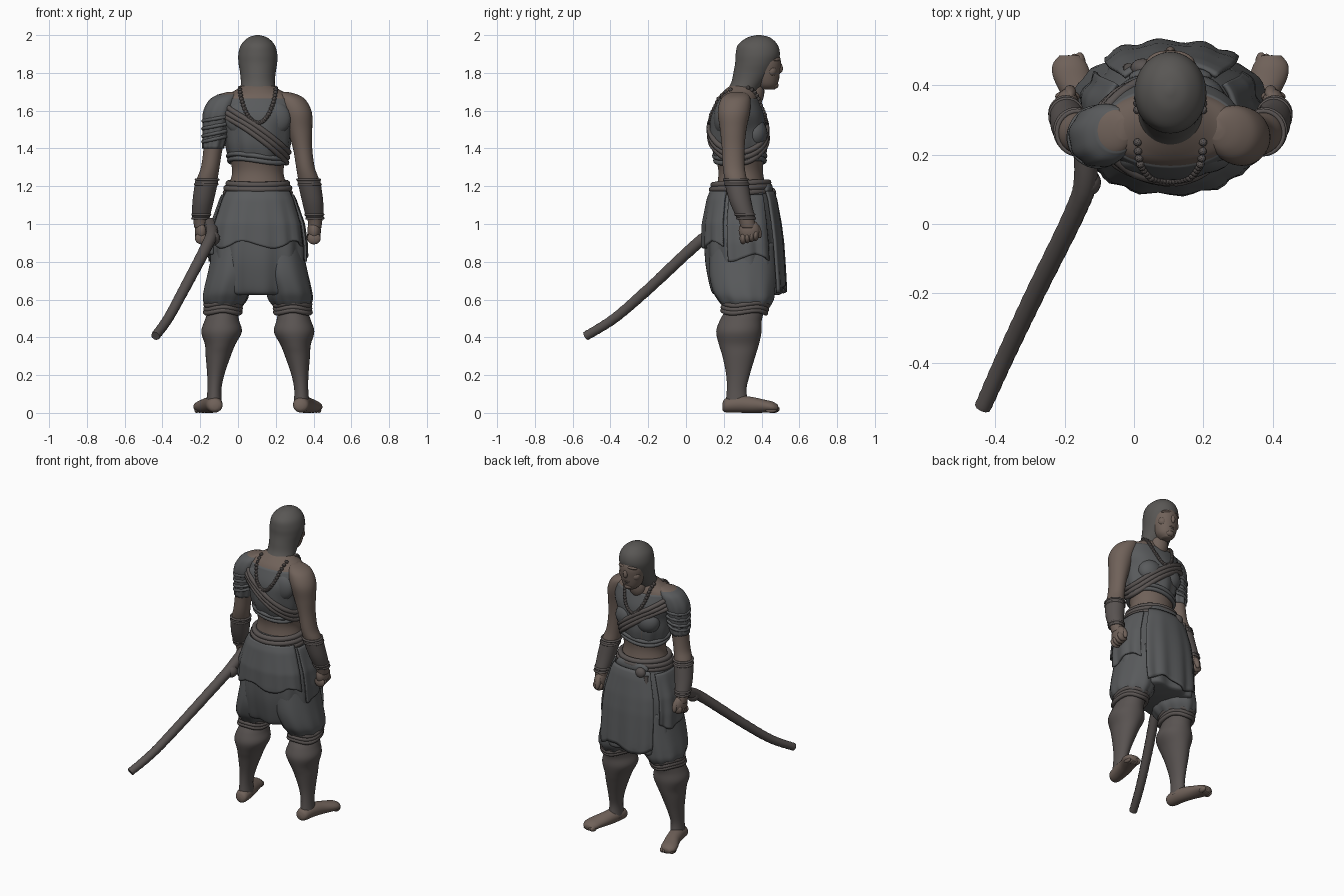
import bpy, bmesh, math

if "Cube" in bpy.data.objects:
    bpy.data.objects.remove(bpy.data.objects["Cube"])

CX = 0.105  # body centre line


def material(name, rgb):
    m = bpy.data.materials.new(name)
    m.diffuse_color = (*rgb, 1)
    m.use_nodes = True
    m.node_tree.nodes["Principled BSDF"].inputs["Base Color"].default_value = m.diffuse_color
    return m


SKIN = material("skin", (0.16, 0.12, 0.10))
CLOTH = material("cloth", (0.10, 0.104, 0.108))
LEATHER = material("leather", (0.10, 0.087, 0.083))
HOOD = material("hood_cloth", (0.10, 0.095, 0.09))


def make(name, verts, faces, mat):
    me = bpy.data.meshes.new(name)
    me.from_pydata(verts, [], faces)
    me.shade_smooth()
    me.materials.append(mat)
    ob = bpy.data.objects.new(name, me)
    bpy.context.collection.objects.link(ob)
    return ob


def spline(pts, steps=5):
    """Catmull-Rom resampling of tuples."""
    out = []
    for i in range(len(pts) - 1):
        a, b, c, d = pts[max(i - 1, 0)], pts[i], pts[i + 1], pts[min(i + 2, len(pts) - 1)]
        for k in range(steps):
            t = k / steps
            out.append(tuple(0.5 * (2 * q + (r - p) * t + (2 * p - 5 * q + 4 * r - s) * t * t
                       + (3 * q - p - 3 * r + s) * t ** 3) for p, q, r, s in zip(a, b, c, d)))
    return out + [tuple(pts[-1])]


def ring_point(r, a, p=2, grow=0.0):
    f = lambda v: math.copysign(abs(v) ** (2 / p), v)
    return (r[0] + (r[3] + grow) * f(math.cos(a)), r[1] + (r[4] + grow) * f(math.sin(a)), r[2])


def loft(name, rings, mat, p=2, fold=0, freq=9, grow=0, side=0, along_y=False, n=48):
    """Skin elliptical rings (x, y, z, rx, ry); side mirrors offsets about the body."""
    if side:
        rings = [(CX + side * r[0], *r[1:]) for r in rings]
    rs, verts, faces = spline(rings), [], []
    for i, r in enumerate(rs):
        w = fold * i / len(rs)
        for k in range(n):
            a = 2 * math.pi * k / n
            verts.append(ring_point(r, a, p, grow + w * math.sin(freq * a + 0.6 * math.sin(3 * a))))
    for i in range(len(rs) - 1):
        for k in range(n):
            j = (k + 1) % n
            faces.append((i * n + k, i * n + j, i * n + n + j, i * n + n + k))
    faces += [tuple(range(n)), tuple(range(len(verts) - n, len(verts)))]
    if along_y:
        verts = [(x, z, y) for x, y, z in verts]
    ob = make(name, verts, faces, mat)
    bm = bmesh.new()
    bm.from_mesh(ob.data)
    bmesh.ops.recalc_face_normals(bm, faces=bm.faces)
    bm.to_mesh(ob.data)
    bm.free()
    return ob


def blob(name, loc, size, mat, rot=(0, 0, 0)):
    bpy.ops.mesh.primitive_uv_sphere_add(segments=20, ring_count=12, location=loc, rotation=rot)
    ob = bpy.context.object
    ob.name, ob.scale = name, size
    ob.data.shade_smooth()
    ob.data.materials.append(mat)
    return ob


def tube(name, pts, radius, mat, closed=False, radii=None):
    cu = bpy.data.curves.new(name, 'CURVE')
    cu.dimensions, cu.bevel_depth, cu.bevel_resolution, cu.use_fill_caps = '3D', radius, 3, True
    sp = cu.splines.new('POLY')
    sp.points.add(len(pts) - 1)
    for i, q in enumerate(pts):
        sp.points[i].co = (*q[:3], 1)
        sp.points[i].radius = radii[i] if radii else 1
    sp.use_cyclic_u = closed
    cu.materials.append(mat)
    ob = bpy.data.objects.new(name, cu)
    bpy.context.collection.objects.link(ob)
    return ob


def ring_at(rings, z):
    for a, b in zip(rings, rings[1:]):
        if a[2] >= z >= b[2]:
            t = (a[2] - z) / (a[2] - b[2])
            return tuple(u + (v - u) * t for u, v in zip(a, b))
    return rings[0] if z > rings[0][2] else rings[-1]


def loop(rings, zf, grow=0.0, n=64, p=2):
    angles = [2 * math.pi * k / n for k in range(n)]
    return [ring_point(ring_at(rings, zf(a)), a, p, grow) for a in angles]


# torso and chest wrap
TORSO = [(CX, .305, 1.74, .07, .06), (CX, .29, 1.705, .125, .09), (CX, .278, 1.665, .195, .11), (CX, .275, 1.58, .212, .14),
         (CX, .275, 1.5, .182, .146), (CX, .28, 1.42, .168, .145), (CX, .285, 1.35, .15, .128),
         (CX, .29, 1.27, .136, .118), (CX, .293, 1.17, .165, .135)]
loft("torso", TORSO, SKIN)
loft("chest_wrap", TORSO[2:7], CLOTH, grow=.004, fold=.006)
for s in (-1, 1):
    blob("bust", (CX + s * .072, .365, 1.48), (.085, .066, .08), CLOTH)
    blob("shoulder_blade", (CX + s * .085, .19, 1.56), (.09, .045, .09), CLOTH)
for i in range(3):
    tube("chest_strap", loop(TORSO, lambda a: 1.515 - .028 * i - .135 * math.cos(a), .006), .015, LEATHER, True)
for z in (1.36, 1.335):
    tube("rib_band", loop(TORSO, lambda a: z + .012 * math.sin(2 * a), .003), .013, CLOTH, True)

# beaded necklace
for k in range(60):
    a = 2 * math.pi * k / 60
    x, z = .095 * math.cos(a), 1.72 - .185 * abs(math.sin(a)) ** 1.3
    r = ring_at(TORSO, z)
    y = r[1] + math.copysign(r[4] * math.sqrt(max(0, 1 - (x / r[3]) ** 2)) + .006, math.sin(a))
    bpy.ops.mesh.primitive_ico_sphere_add(subdivisions=2, radius=.012, location=(CX + x, y, z))
    bpy.context.object.name = "necklace_bead"
    bpy.context.object.data.materials.append(LEATHER)

# hooded head and face
loft("hood", [(CX, .385, 2.0, .008, .01), (CX, .385, 1.987, .05, .06), (CX, .38, 1.95, .088, .104),
              (CX, .38, 1.9, .103, .117), (CX, .372, 1.85, .102, .112), (CX, .355, 1.8, .094, .104),
              (CX, .33, 1.75, .09, .09), (CX, .30, 1.7, .095, .085), (CX, .295, 1.65, .11, .09)], HOOD)
loft("face", [(CX, .42, 1.94, .045, .05), (CX, .42, 1.87, .08, .081), (CX, .42, 1.8, .076, .077),
              (CX, .425, 1.74, .058, .06), (CX, .43, 1.712, .03, .04)], SKIN)
blob("neck", (CX, .36, 1.70), (.06, .055, .08), SKIN)
blob("nose", (CX, .492, 1.83), (.016, .02, .032), SKIN, (.25, 0, 0))
blob("upper_lip", (CX, .482, 1.775), (.028, .014, .008), SKIN)
blob("lower_lip", (CX, .478, 1.762), (.024, .014, .008), LEATHER)
blob("chin", (CX, .468, 1.735), (.03, .022, .02), SKIN)
for s in (-1, 1):
    blob("brow", (CX + s * .036, .480, 1.872), (.036, .016, .01), SKIN, (0, s * .15, -s * .4))
    blob("eye", (CX + s * .035, .484, 1.85), (.018, .006, .007), HOOD, (0, 0, -s * .4))
    blob("cheek", (CX + s * .042, .452, 1.81), (.034, .03, .032), SKIN)

# belt, sash and skirt
SKIRT = [(CX, .293, 1.22, .14, .13), (CX, .292, 1.13, .188, .165), (CX, .292, 1.0, .232, .188), (CX, .297, .9, .245, .195),
         (CX, .303, .8, .247, .195), (CX, .315, .7, .25, .188), (CX, .325, .64, .24, .18), (CX, .325, .625, .21, .16)]
loft("skirt", SKIRT, CLOTH, p=2.4, fold=.012, freq=12, n=96)
for z, g in ((1.215, .012), (1.19, .010), (1.165, 0)):
    tube("belt", loop(SKIRT, lambda a: z + .008 * math.sin(a), g), .017, LEATHER, True)
blob("sash_fold", (CX, .425, 1.18), (.12, .035, .045), CLOTH)
blob("sash_knot", (CX - .08, .45, 1.16), (.035, .028, .035), LEATHER)
for dx in (0, .04):
    tube("sash_tail", [(CX - .08 - dx, .45, 1.15), (CX - .09 - dx, .47 - dx / 2, 1.05), (CX - .1 - dx, .48 - dx / 2, .96 - dx)],
         .015, LEATHER)


def panel(name, a0, a1, z0, z1, off, n=24):
    """Overlapping cloth with a wavy hem, hugging the skirt."""
    verts, faces = [], []
    for i in range(n + 1):
        for k in range(n + 1):
            a = math.radians(a0 + (a1 - a0) * k / n)
            z = z0 + (z1 + .02 * math.sin(6 * a) - z0) * i / n
            verts.append(ring_point(ring_at(SKIRT, z), a, 2.4, off + .006 * math.sin(a * 16) * i / n))
    for i in range(n):
        for k in range(n):
            q = i * (n + 1) + k
            faces.append((q, q + 1, q + n + 2, q + n + 1))
    make(name, verts, faces, CLOTH).modifiers.new("thick", 'SOLIDIFY').thickness = .012


panel("front_apron", 48, 132, 1.17, .655, .014)
panel("back_flap", 205, 335, 1.17, .89, .006)
for start in (-18, 142):
    panel("side_flap", start, start + 56, 1.15, .82, .004)

# limbs
ARM = [(.13, .275, 1.70, .025, .03), (.155, .27, 1.685, .055, .06), (.18, .262, 1.655, .075, .08),
       (.206, .253, 1.59, .08, .085), (.222, .25, 1.5, .066, .07), (.237, .25, 1.4, .051, .06),
       (.252, .253, 1.3, .049, .058), (.27, .265, 1.23, .055, .058), (.29, .288, 1.12, .05, .052),
       (.302, .318, 1.03, .04, .043), (.302, .33, .98, .034, .04)]
LEG = [(.18, .32, .6, .085, .11), (.185, .31, .54, .08, .105), (.19, .29, .49, .091, .111), (.192, .28, .43, .107, .12),
       (.2, .28, .36, .08, .105), (.21, .28, .3, .066, .087), (.223, .275, .2, .045, .062),
       (.23, .268, .12, .037, .052), (.232, .27, .04, .043, .062)]
for s in (-1, 1):
    mirrored = lambda rings: [(CX + s * r[0], *r[1:]) for r in rings]
    # arm, bracer and fist
    loft("arm", ARM, SKIN, side=s)
    loft("bracer", ARM[7:10], LEATHER, side=s, grow=.006)
    for z in (1.235, 1.21, 1.05, 1.03):
        tube("bracer_band", loop(mirrored(ARM), lambda a: z, .004, 32), .007, LEATHER, True)
    blob("palm", (CX + s * .298, .335, .965), (.036, .056, .06), SKIN)
    for i in range(4):
        blob("finger", (CX + s * .297, .302 + .022 * i, .924 + .006 * i), (.036, .018, .032), SKIN)
    blob("thumb", (CX + s * .29, .38, .965), (.018, .018, .042), SKIN, (.3, 0, 0))
    # baggy trouser leg with tied cuff
    loft("trouser_leg", [(.12, .3, .9, .11, .17), (.135, .3, .75, .128, .178), (.163, .305, .65, .122, .165),
                         (.173, .315, .6, .116, .148), (.18, .32, .56, .092, .12), (.18, .32, .54, .08, .1)],
         CLOTH, side=s, fold=.006, freq=10)
    for z in (.575, .553, .535):
        tube("knee_cuff", loop(mirrored(LEG), lambda a: z + .007 * math.sin(3 * a), .011), .013, LEATHER, True)
    # lower leg and bare foot
    loft("lower_leg", LEG, LEATHER, side=s)
    loft("foot", [(.226, .032, .192, .015, .015), (.228, .04, .21, .04, .037), (.237, .046, .28, .047, .045),
                  (.255, .042, .35, .049, .042), (.282, .035, .42, .055, .034), (.29, .03, .46, .05, .029),
                  (.29, .025, .487, .03, .018)], SKIN, side=s, along_y=True)
    for i in range(5):
        r = .02 - .0015 * i
        blob("toe", (CX + s * (.262 + .0155 * i), .466 - .004 * i, r), (r * .85, .03, r), SKIN)

# draped cloth over one shoulder
loft("shoulder_wrap", ARM[1:6], CLOTH, side=-1, grow=.004, fold=.004)
left = [(CX - r[0], *r[1:]) for r in ARM]
for z in (1.56, 1.52, 1.48, 1.45):
    tube("shoulder_band", loop(left, lambda a: z + .015 * math.cos(a), .002), .010, CLOTH, True)

# curved sword in its scabbard
path = spline([(-.145, .27, 1.0), (-.14, .13, .945), (-.172, .03, .87), (-.285, -.2, .655),
               (-.37, -.38, .50), (-.437, -.53, .407)], 10)
radii = [1.3 - .42 * i / len(path) + .05 * (i % 2) for i in range(len(path))]
tube("sword", path, .027, LEATHER, radii=radii)
blob("sword_guard", (-.135, .12, .925), (.04, .04, .04), LEATHER)
